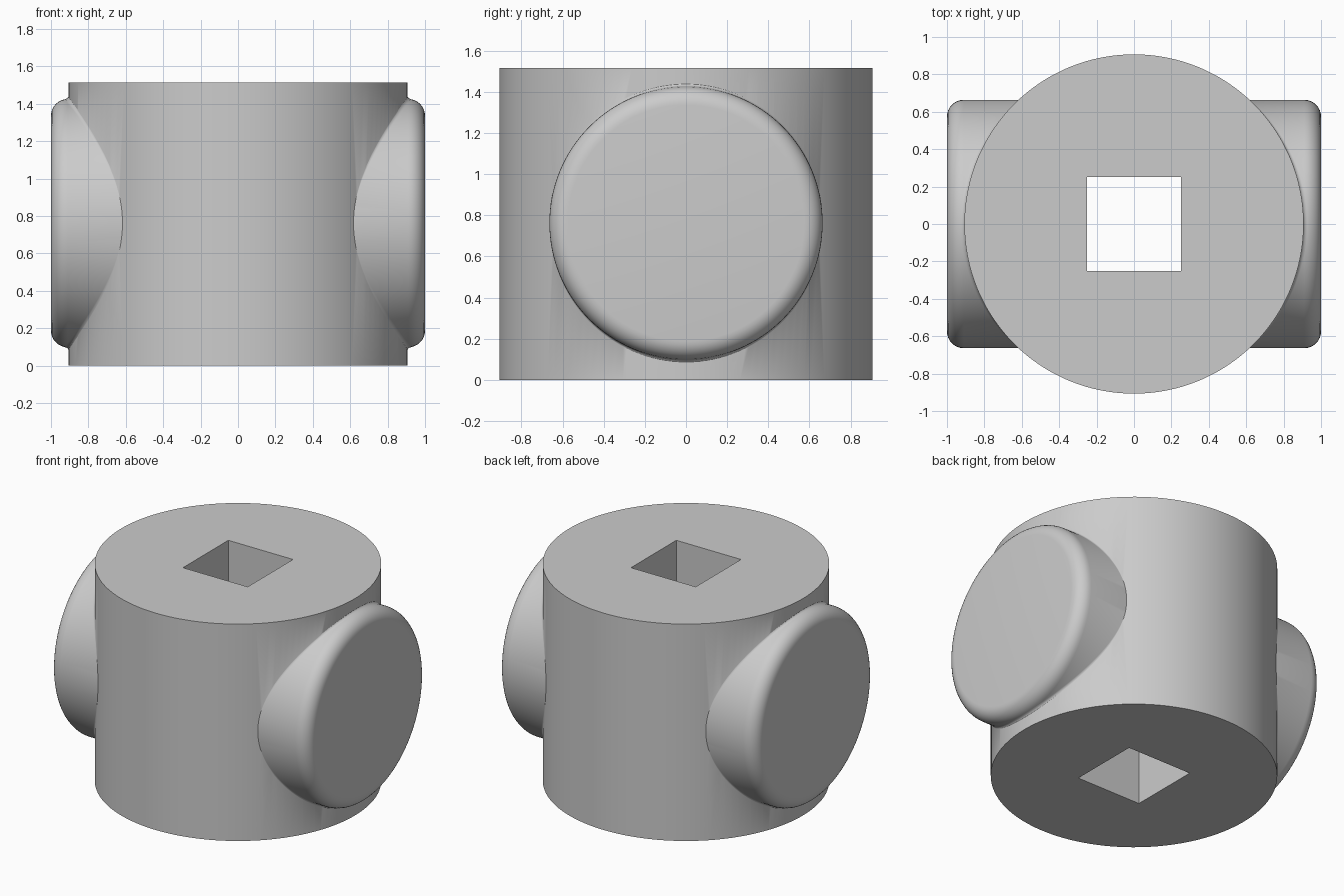
import bpy, bmesh
from math import sin, cos, pi, sqrt, radians

if "Cube" in bpy.data.objects:
    bpy.data.objects.remove(bpy.data.objects["Cube"])

HEIGHT, BODY_R = 1.515, 0.907
BOSS_R, BOSS_Z, ROUND, FILLET = 0.664, 0.762, 0.09, 0.022
HOLE = 0.5
SEGS = 128

grey = bpy.data.materials.new("plain grey")
grey.use_nodes = True
grey.diffuse_color = (0.6, 0.6, 0.6, 1)
grey.node_tree.nodes["Principled BSDF"].inputs["Base Color"].default_value = grey.diffuse_color


def make_boss(name, side):
    """Round button with a soft rim and a small fillet following the body wall."""
    bm = bmesh.new()
    rings = []

    def ring(radius_at, x_at):
        loop = []
        for i in range(SEGS):
            t = 2 * pi * i / SEGS
            r = radius_at(t)
            loop.append(bm.verts.new((side * x_at(t, r), r * cos(t), BOSS_Z + r * sin(t))))
        rings.append(loop)

    def wall(t, r):
        return sqrt(BODY_R ** 2 - (r * cos(t)) ** 2)

    # Hidden root inside the body
    ring(lambda t: BOSS_R, lambda t, r: 0.45)
    # Fillet, fading out towards the front and back
    for k in range(5):
        a = k / 4 * pi / 2
        ring(lambda t: BOSS_R + FILLET * abs(sin(t)) * (1 - sin(a)),
             lambda t, r: wall(t, r) - 0.003 + FILLET * abs(sin(t)) * (1 - cos(a)))
    # Rounded rim
    for k in range(9):
        a = k / 8 * pi / 2
        ring(lambda t: BOSS_R - ROUND * (1 - cos(a)),
             lambda t, r: 1 - ROUND * (1 - sin(a)))
    for lo, hi in zip(rings, rings[1:]):
        for i in range(SEGS):
            j = (i + 1) % SEGS
            bm.faces.new((lo[i], lo[j], hi[j], hi[i]))
    bm.faces.new(rings[0])
    bm.faces.new(rings[-1])
    bmesh.ops.recalc_face_normals(bm, faces=bm.faces)
    mesh = bpy.data.meshes.new(name)
    bm.to_mesh(mesh)
    bm.free()
    obj = bpy.data.objects.new(name, mesh)
    bpy.context.collection.objects.link(obj)
    mesh.materials.append(grey)
    return obj


# Main drum
bpy.ops.mesh.primitive_cylinder_add(vertices=SEGS, radius=BODY_R, depth=HEIGHT,
                                    location=(0, 0, HEIGHT / 2))
body = bpy.context.object
body.name = "body"
body.data.materials.append(grey)

# Side buttons and square through-hole
bpy.ops.mesh.primitive_cube_add(size=1, location=(0, 0, HEIGHT / 2))
cutter = bpy.context.object
cutter.name = "square_hole_cutter"
cutter.scale = (HOLE, HOLE, 2 * HEIGHT)
cutter.data.materials.append(grey)
tools = [(make_boss("left_boss", 1), "UNION"),
         (make_boss("right_boss", -1), "UNION"),
         (cutter, "DIFFERENCE")]

bpy.ops.object.select_all(action="DESELECT")
body.select_set(True)
bpy.context.view_layer.objects.active = body
for tool, operation in tools:
    mod = body.modifiers.new(tool.name, "BOOLEAN")
    mod.operation = operation
    mod.solver = "EXACT"
    mod.object = tool
    bpy.ops.object.modifier_apply(modifier=mod.name)
    bpy.data.objects.remove(tool)

bpy.ops.object.shade_smooth_by_angle(angle=radians(30))
